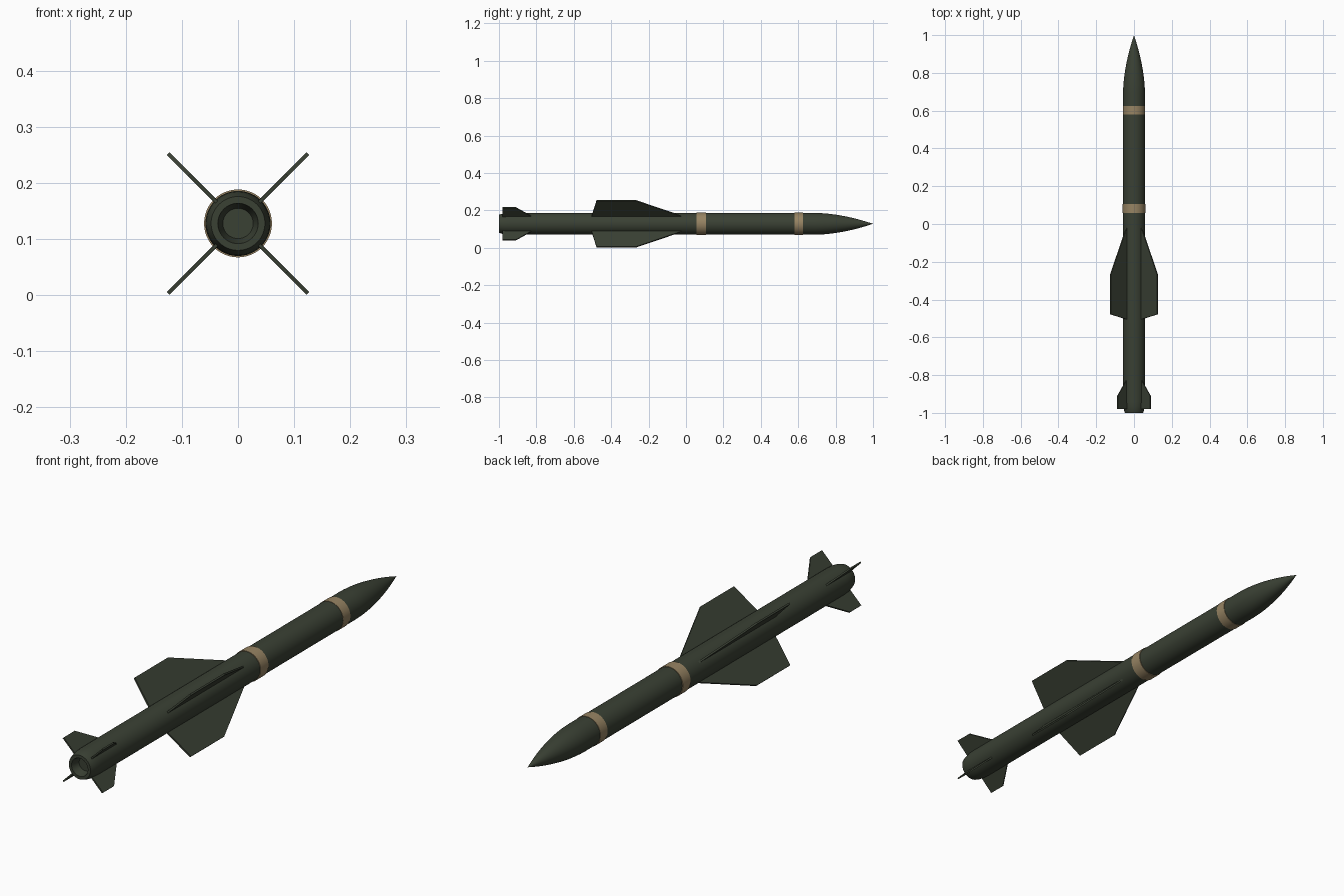
import bpy, bmesh, math
from mathutils import Matrix, Vector

if "Cube" in bpy.data.objects:
    bpy.data.objects.remove(bpy.data.objects["Cube"])

AXIS_Z = 0.128
R = 0.058


def material(name, rgb):
    m = bpy.data.materials.new(name)
    m.diffuse_color = (*rgb, 1)
    m.use_nodes = True
    m.node_tree.nodes["Principled BSDF"].inputs["Base Color"].default_value = m.diffuse_color
    return m


GREEN = material("dark olive green", (0.042, 0.052, 0.034))
TAN = material("tan", (0.31, 0.23, 0.125))


def finish(name, bm, mat, smooth):
    bmesh.ops.recalc_face_normals(bm, faces=bm.faces)
    me = bpy.data.meshes.new(name)
    bm.to_mesh(me)
    bm.free()
    me.materials.append(mat)
    ob = bpy.data.objects.new(name, me)
    ob.location.z = AXIS_Z
    bpy.context.collection.objects.link(ob)
    if smooth:
        bpy.ops.object.select_all(action='DESELECT')
        ob.select_set(True)
        bpy.context.view_layer.objects.active = ob
        bpy.ops.object.shade_smooth_by_angle(angle=math.radians(30))
    return ob


def lathe(name, profile, mat, steps=48):
    """Spin a (radius, y) profile around the long axis."""
    bm = bmesh.new()
    vs = [bm.verts.new((r, y, 0)) for r, y in profile]
    es = [bm.edges.new(p) for p in zip(vs, vs[1:])]
    bmesh.ops.spin(bm, geom=vs + es, cent=(0, 0, 0), axis=(0, 1, 0),
                   angle=math.tau, steps=steps, use_duplicate=False)
    bmesh.ops.remove_doubles(bm, verts=bm.verts, dist=1e-5)
    return finish(name, bm, mat, True)


def fin_set(name, outline, thickness):
    """Four flat plates in an X, outlined as (radius, y)."""
    bm = bmesh.new()
    for k in range(4):
        rot = Matrix.Rotation(math.radians(45 + 90 * k), 3, 'Y')
        sides = [[bm.verts.new(rot @ Vector((r, y, s * thickness / 2)))
                  for r, y in outline] for s in (-1, 1)]
        bm.faces.new(sides[0])
        bm.faces.new(sides[1][::-1])
        n = len(outline)
        for i in range(n):
            j = (i + 1) % n
            bm.faces.new((sides[0][i], sides[0][j], sides[1][j], sides[1][i]))
    return finish(name, bm, GREEN, False)


# Body: recessed nozzle, rounded tail, straight tube and pointed nose
tail = [(0, -0.965), (0.027, -0.965), (0.036, -1.0), (0.048, -1.0),
        (0.053, -0.985), (0.0565, -0.965), (R, -0.94)]
nose = [(R * (1 - (i / 14) ** 1.8), 0.69 + 0.31 * i / 14) for i in range(15)]
lathe("body", tail + nose, GREEN)


# Painted bands
def band(name, y0, y1, r):
    lathe(name, [(R - 0.002, y0), (r, y0), (r, y1), (R - 0.002, y1)], TAN)


band("middle_band", 0.057, 0.106, 0.0605)
band("nose_band", 0.58, 0.625, 0.0595)

# Wings and tail fins
fin_set("wings", [(0.05, -0.506), (0.176, -0.478), (0.176, -0.268), (0.05, -0.005)], 0.007)
fin_set("tail_fins", [(0.045, -0.98), (0.123, -0.98), (0.123, -0.91), (0.052, -0.82)], 0.006)
